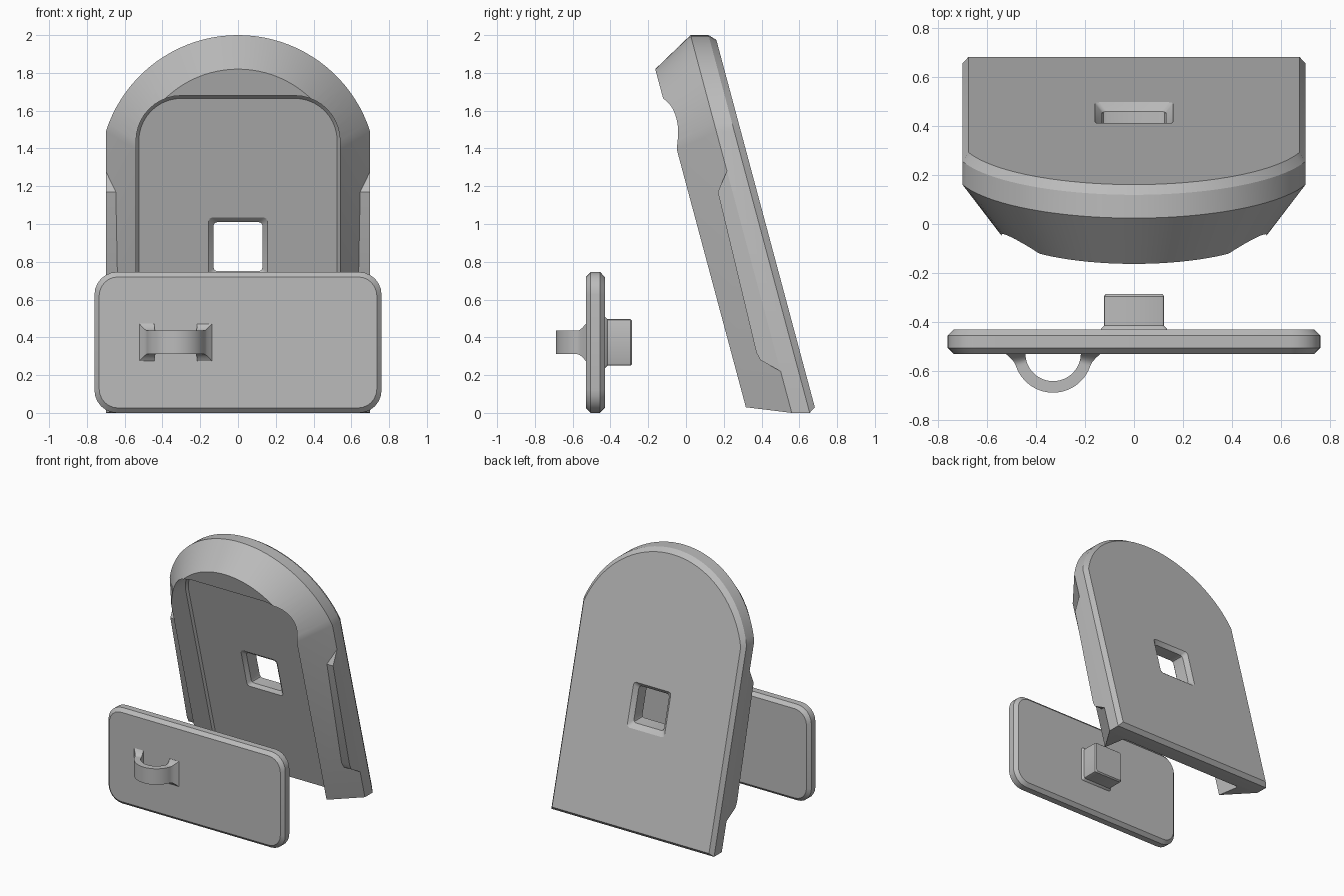
import bpy, bmesh, math

if "Cube" in bpy.data.objects:
    bpy.data.objects.remove(bpy.data.objects["Cube"])

grey = bpy.data.materials.new("plain_grey")
grey.diffuse_color = (0.5, 0.5, 0.5, 1)
grey.use_nodes = True
grey.node_tree.nodes["Principled BSDF"].inputs["Base Color"].default_value = grey.diffuse_color


def lean(x, z, s):
    """Slab space to world: s is depth ahead of the tilted back face."""
    return (x, s + 0.69 - 0.268 * z, z)


def loft(name, rings, smooth=True):
    """Skin equal-length rings of points and cap both ends."""
    bm = bmesh.new()
    vs = [[bm.verts.new(p) for p in ring] for ring in rings]
    n = len(vs[0])
    for a, b in zip(vs, vs[1:]):
        for i in range(n):
            j = (i + 1) % n
            bm.faces.new((a[i], a[j], b[j], b[i]))
    bm.faces.new(vs[0])
    bm.faces.new(vs[-1][::-1])
    bmesh.ops.recalc_face_normals(bm, faces=bm.faces)
    me = bpy.data.meshes.new(name)
    bm.to_mesh(me)
    bm.free()
    ob = bpy.data.objects.new(name, me)
    bpy.context.collection.objects.link(ob)
    me.materials.append(grey)
    if smooth:
        shade(ob)
    return ob


def activate(ob):
    bpy.ops.object.select_all(action='DESELECT')
    ob.select_set(True)
    bpy.context.view_layer.objects.active = ob


def shade(ob):
    activate(ob)
    bpy.ops.object.shade_smooth_by_angle(angle=math.radians(30))


def cut(ob, cutter):
    activate(ob)
    mod = ob.modifiers.new("cut", 'BOOLEAN')
    mod.operation = 'DIFFERENCE'
    mod.solver = 'EXACT'
    mod.object = cutter
    bpy.ops.object.modifier_apply(modifier=mod.name)
    bpy.data.objects.remove(cutter)


def arch(w, r, zbot, zc=1.265, n=40):
    """Upright outline closed by a circular top."""
    a0 = math.acos(w / r)
    pts = [(w, zbot)]
    for i in range(n + 1):
        a = a0 + (math.pi - 2 * a0) * i / n
        pts.append((r * math.cos(a), zc + r * math.sin(a)))
    return pts + [(-w, zbot)]


def rounded(w, h, r, zc, n=6):
    """Rounded rectangle with half sizes w and h."""
    pts = []
    for k, (sx, sz) in enumerate(((1, 1), (-1, 1), (-1, -1), (1, -1))):
        for i in range(n + 1):
            a = math.pi / 2 * (k + i / n)
            pts.append((sx * (w - r) + r * math.cos(a),
                        zc + sz * (h - r) + r * math.sin(a)))
    return pts


def recess_outline(w, top, r, n=10):
    """Channel open at the bottom with rounded upper corners."""
    pts = [(w, -0.1)]
    for sx, start in ((1, 0), (-1, math.pi / 2)):
        for i in range(n + 1):
            a = start + math.pi / 2 * i / n
            pts.append((sx * (w - r) + r * math.cos(a), top - r + r * math.sin(a)))
    return pts + [(-w, -0.1)]


def slab_rings(specs):
    return [[lean(x, z, s) for x, z in pts] for pts, s in specs]


def flat_rings(specs):
    return [[(x, y, z) for x, z in pts] for pts, y in specs]


# Leaning body with a broad front chamfer
body = loft("leaning_body", slab_rings([
    (arch(0.675, 0.71, 0.03), 0.0),
    (arch(0.70, 0.735, 0.0), -0.035),
    (arch(0.70, 0.735, 0.0), -0.13),
    (arch(0.54, 0.555, 0.03), -0.365)]), smooth=False)

# Front channel, open at the foot
cut(body, loft("channel_cutter", slab_rings([
    (recess_outline(0.54, 1.68, 0.24), -0.6),
    (recess_outline(0.54, 1.68, 0.24), -0.175),
    (recess_outline(0.525, 1.665, 0.225), -0.16)]), smooth=False))

# Square socket, flared at both faces
cut(body, loft("socket_cutter", slab_rings([
    (rounded(half, half, 0.02, 0.88, 2), s)
    for half, s in ((0.19, 0.03), (0.13, -0.03), (0.13, -0.135), (0.185, -0.19))]),
    smooth=False))
shade(body)

# Raised grip on each side of the body
for side, sx in (("right", 1), ("left", -1)):
    profile = [(1.28, -0.13), (1.17, -0.208), (0.32, -0.232), (0.28, -0.222), (0.22, -0.13)]
    loft("side_grip_" + side,
         [[lean(sx * x, z, s) for z, s in profile] for x in (0.57, 0.70)])

# Card with chamfered rim
loft("card", flat_rings([
    (rounded(0.735, 0.347, 0.10, 0.373), -0.53),
    (rounded(0.76, 0.373, 0.12, 0.373), -0.505),
    (rounded(0.76, 0.373, 0.12, 0.373), -0.455),
    (rounded(0.735, 0.347, 0.10, 0.373), -0.43)]))

# Square peg on the back of the card
loft("peg", flat_rings([
    (rounded(half, half, 0.012, 0.373, 2), y)
    for half, y in ((0.137, -0.435), (0.135, -0.428), (0.123, -0.415),
                    (0.123, -0.295), (0.115, -0.285))]))

# Half-ring handle, flaring where it joins the card
sections = []
for i in range(49):
    t = math.pi * i / 48
    flare = max(0.0, 1 - math.sin(t) / 0.32) ** 2
    ro, ri, h = 0.16 + 0.035 * flare, 0.113, 0.062 + 0.04 * flare
    sections.append([(-0.33 + r * math.cos(t), -0.528 - r * math.sin(t), 0.373 + z)
                     for r, z in ((ri, -h), (ro, -h), (ro, h), (ri, h))])
loft("ring_handle", sections)
